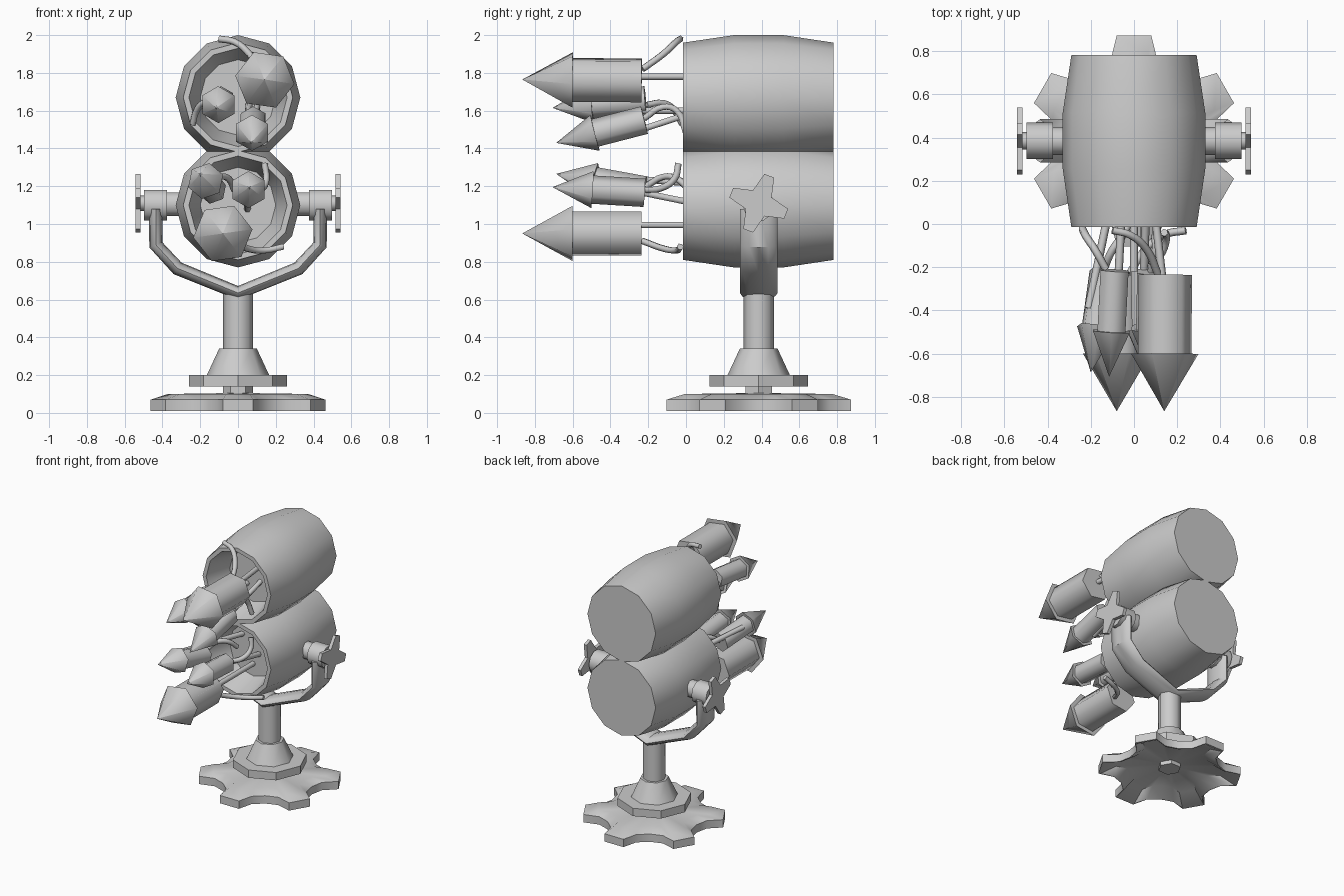
import bpy, bmesh, math
from math import cos, sin, radians
from mathutils import Vector

old = bpy.data.objects.get("Cube")
if old:
    bpy.data.objects.remove(old, do_unlink=True)

grey = bpy.data.materials.new("plain_grey")
grey.use_nodes = True
COLOR = (0.6, 0.6, 0.6, 1)
grey.diffuse_color = COLOR
grey.node_tree.nodes["Principled BSDF"].inputs["Base Color"].default_value = COLOR

CY = 0.385          # pivot and stand line
UP = Vector((0, 0, 1))


def finish(name, bm, angle):
    bmesh.ops.remove_doubles(bm, verts=bm.verts, dist=1e-5)
    bmesh.ops.recalc_face_normals(bm, faces=bm.faces)
    mesh = bpy.data.meshes.new(name)
    bm.to_mesh(mesh)
    bm.free()
    mesh.materials.append(grey)
    mesh.shade_smooth()
    mesh.set_sharp_from_angle(angle=radians(angle))
    obj = bpy.data.objects.new(name, mesh)
    bpy.context.scene.collection.objects.link(obj)
    return obj


def skin(name, rings, angle, caps=True):
    """Bridge equal rings of points and cap both ends."""
    bm = bmesh.new()
    loops = [[bm.verts.new(p) for p in ring] for ring in rings]
    n = len(loops[0])
    for a, b in zip(loops, loops[1:]):
        for i in range(n):
            j = (i + 1) % n
            bm.faces.new((a[i], a[j], b[j], b[i]))
    if caps:
        bm.faces.new(loops[0])
        bm.faces.new(loops[-1])
    return finish(name, bm, angle)


def lathe(name, start, axis, profile, sides, phase=0, angle=50):
    """Revolve (radius, distance) pairs about an axis."""
    start, d = Vector(start), Vector(axis).normalized()
    u = UP.cross(d)
    u = u.normalized() if u.length > 1e-4 else Vector((1, 0, 0))
    v = d.cross(u)
    rings = []
    for r, t in profile:
        r = max(r, 1e-3)
        rings.append([start + d * t + (u * cos(a) + v * sin(a)) * r
                      for a in (radians(phase) + math.tau * i / sides for i in range(sides))])
    return skin(name, rings, angle)


def tube(name, points, radius, smooth=True):
    """Round hose through the points."""
    curve = bpy.data.curves.new(name, "CURVE")
    curve.dimensions = "3D"
    curve.bevel_depth = radius
    curve.bevel_resolution = 1
    curve.resolution_u = 4
    curve.use_fill_caps = True
    spline = curve.splines.new("BEZIER" if smooth else "POLY")
    pts = spline.bezier_points if smooth else spline.points
    pts.add(len(points) - 1)
    for p, co in zip(pts, points):
        if smooth:
            p.co = co
            p.handle_left_type = p.handle_right_type = "AUTO"
        else:
            p.co = (*co, 1)
    curve.materials.append(grey)
    obj = bpy.data.objects.new(name, curve)
    bpy.context.scene.collection.objects.link(obj)


# Lobed foot: a thin shell, hollow underneath
outline = []
for k in range(6):
    for da, r in ((-16, 0.39), (-9.3, 0.495), (9.3, 0.495), (16, 0.39), (30, 0.36)):
        a = radians(30 + 60 * k + da)
        outline.append((r * cos(a), r * sin(a)))


def foot_ring(scale, z):
    return [(x * scale, CY + y * scale, z) for x, y in outline]


skin("lobed_foot", [foot_ring(s, z) for s, z in (
    (0.1, 0.105), (0.8, 0.1), (1, 0.07), (1, 0.01), (0.97, 0.01), (0.75, 0.07), (0.1, 0.08))], 40)

# Stand
lathe("stand_spindle", (0, CY, 0.05), UP, [(0.08, 0), (0.08, 0.1)], 6)
lathe("stand_disc", (0, CY, 0.14), UP, [(0.26, 0), (0.26, 0.06)], 8, 0, 30)
lathe("stand_cone", (0, CY, 0.2), UP, [(0.165, 0), (0.1, 0.14)], 8)
lathe("stand_post", (0, CY, 0.34), UP, [(0.08, 0), (0.08, 0.3)], 8)

# Yoke: wide oval strap swept along a mirrored path
half = [(0.435, 1.08), (0.435, 0.89), (0.32, 0.765)]
path = [(-x, z) for x, z in half] + [(0, 0.635)] + half[::-1]
rings = []
for i, (x, z) in enumerate(path):
    before = Vector(path[i]) - Vector(path[max(i - 1, 0)])
    after = Vector(path[min(i + 1, len(path) - 1)]) - Vector(path[i])
    t = (before.normalized() + after.normalized()).normalized()
    rings.append([(x - t.y * 0.037 * cos(a), CY + 0.1 * sin(a), z + t.x * 0.037 * cos(a))
                  for a in (math.tau * k / 12 for k in range(12))])
skin("yoke", rings, 40)

# Pivots and four-armed knobs on both sides
for side, s in (("left", 1), ("right", -1)):
    lathe(side + "_axle", (s * 0.25, CY, 1.105), (s, 0, 0), [(0.065, 0), (0.065, 0.14)], 10)
    lathe(side + "_pivot", (s * 0.375, CY, 1.1), (s, 0, 0), [(0.085, 0), (0.085, 0.122)], 10)
    lathe(side + "_knob_shaft", (s * 0.49, CY, 1.11), (s, 0, 0), [(0.04, 0), (0.04, 0.035)], 8)
    star = []
    for k in range(4):
        for da, r in ((-10, 0.158), (10, 0.158), (45, 0.075)):
            a = radians(69 + 90 * k + da)
            star.append((CY + r * cos(a), 1.11 + r * sin(a)))
    skin(side + "_knob", [[(s * x, y, z) for y, z in star] for x in (0.517, 0.542)], 30)

# Barrels with a tapered recess in the front
for name, z in (("upper_barrel", 1.67), ("lower_barrel", 1.1)):
    lathe(name, (0, -0.015, z), (0, 1, 0),
          [(0, 0.2), (0.2, 0.2), (0.26, 0), (0.29, 0), (0.33, 0.27), (0.33, 0.53),
           (0.29, 0.797), (0, 0.797)], 12, 0, 35)


# Rockets: six-sided body and pointed nose
def rocket(name, tail, tip, body, nose, nose_len, phase):
    tail, tip = Vector(tail), Vector(tip)
    length = (tip - tail).length
    split = length - nose_len
    lathe(name + "_body", tail, tip - tail, [(body, 0), (body, split)], 6, phase, 62)
    lathe(name + "_nose", tail + (tip - tail) * split / length, tip - tail,
          [(nose, 0), (0, nose_len)], 6, phase, 80)


big, small = (0.125, 0.158, 0.265), (0.075, 0.098, 0.21)
rocket("upper_large_rocket", (0.145, -0.235, 1.76), (0.14, -0.865, 1.765), *big, -8)
rocket("lower_large_rocket", (-0.08, -0.235, 0.95), (-0.08, -0.865, 0.95), *big, 8)
rocket("upper_right_rocket", (-0.09, -0.215, 1.655), (-0.115, -0.705, 1.615), *small, 30)
rocket("upper_left_rocket", (0.08, -0.22, 1.55), (0.07, -0.685, 1.43), *small, 30)
rocket("lower_right_rocket", (-0.135, -0.22, 1.18), (-0.2, -0.685, 1.265), *small, 20)
rocket("lower_left_rocket", (0.05, -0.22, 1.165), (0.06, -0.705, 1.195), *small, 30)

# Straight rods running back into the barrels
rods = [((0.13, -0.24, 1.78), (0.08, 0.19, 1.78)),
        ((0, -0.51, 0.995), (0, 0.19, 0.995)),
        ((0.04, -0.39, 1.45), (0.06, 0.19, 1.64)),
        ((-0.08, -0.4, 1.6), (-0.05, 0.19, 1.6)),
        ((-0.21, -0.39, 1.25), (-0.09, 0.19, 1.2)),
        ((0.05, -0.3, 1.18), (0.05, 0.19, 1.08))]
for i, (a, b) in enumerate(rods):
    tube("rod_%d" % (i + 1), [a, b], 0.019, False)

# Curved hoses from the tails to the barrel rims
hoses = [[(0.11, -0.23, 1.82), (0.06, -0.12, 1.9), (-0.02, -0.05, 1.965), (-0.1, -0.03, 1.98)],
         [(-0.02, -0.23, 0.91), (0.05, -0.12, 0.87), (0.14, -0.05, 0.86), (0.24, -0.03, 0.88)],
         [(-0.13, -0.21, 1.63), (-0.18, -0.12, 1.64), (-0.22, -0.06, 1.6), (-0.24, -0.02, 1.53)],
         [(0.08, -0.22, 1.56), (0.1, -0.12, 1.62), (0.1, -0.05, 1.6), (0.12, 0, 1.48)],
         [(-0.14, -0.21, 1.2), (-0.1, -0.12, 1.25), (-0.05, -0.05, 1.24), (-0.02, 0.02, 1.18)],
         [(0.07, -0.21, 1.18), (0.13, -0.13, 1.19), (0.15, -0.06, 1.24), (0.14, -0.04, 1.32)]]
for i, pts in enumerate(hoses):
    tube("hose_%d" % (i + 1), pts, 0.018)
